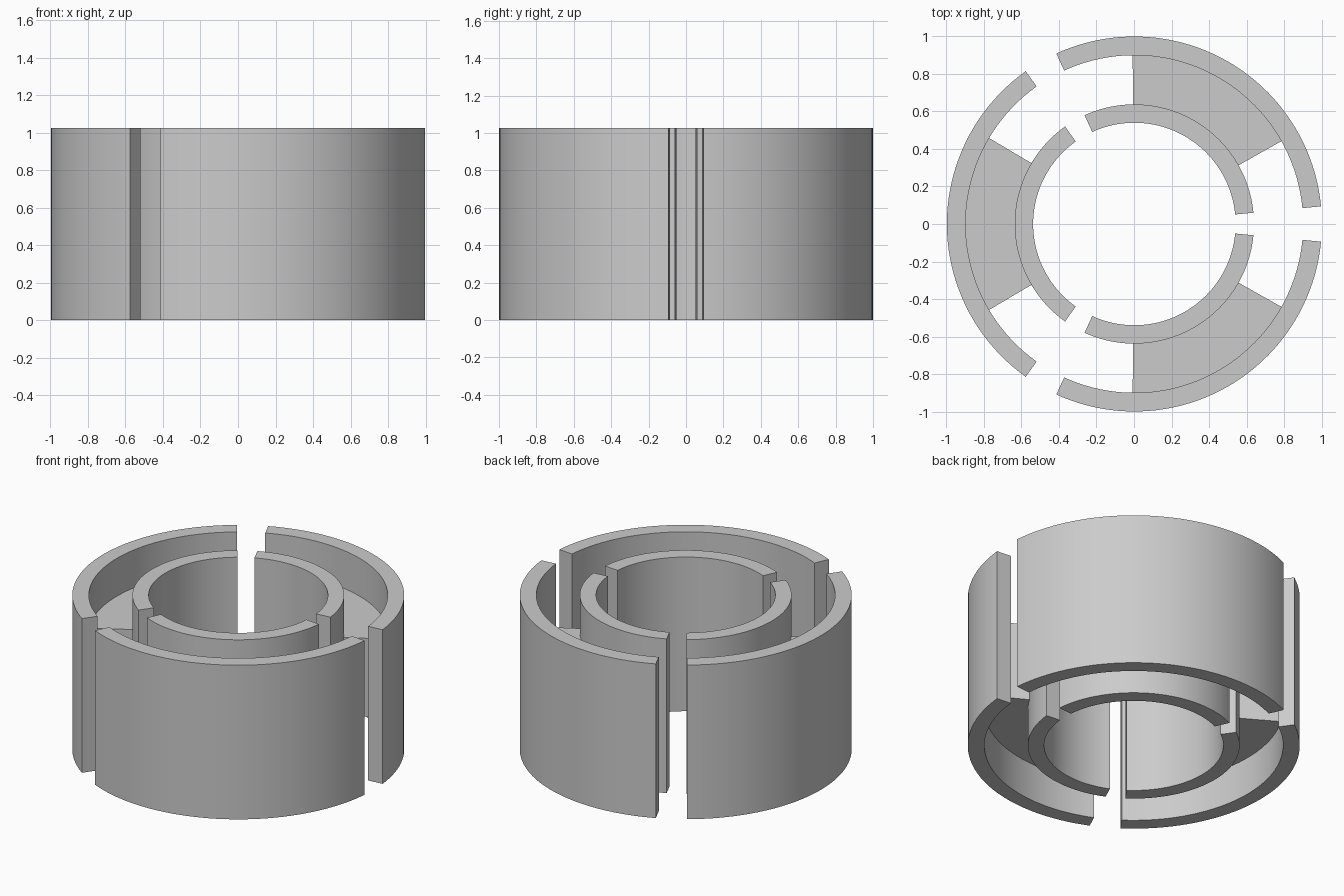
import bpy, bmesh
from math import radians, cos, sin

if "Cube" in bpy.data.objects:
    bpy.data.objects.remove(bpy.data.objects["Cube"], do_unlink=True)

HEIGHT = 1.025
CENTER_X = 0.002

grey = bpy.data.materials.new("light_grey")
grey.use_nodes = True
grey.diffuse_color = (0.6, 0.6, 0.6, 1)
grey.node_tree.nodes["Principled BSDF"].inputs["Base Color"].default_value = (0.6, 0.6, 0.6, 1)


def arc_block(name, r_in, r_out, z0, z1, mid, half, steps):
    """Solid ring sector: a rectangular section swept around the z axis."""
    bm = bmesh.new()
    section = [(r_in, z0), (r_out, z0), (r_out, z1), (r_in, z1)]
    rows = []
    for i in range(steps + 1):
        a = radians(mid - half + 2 * half * i / steps)
        rows.append([bm.verts.new((r * cos(a), r * sin(a), z)) for r, z in section])
    for a, b in zip(rows, rows[1:]):
        for k in range(4):
            n = (k + 1) % 4
            bm.faces.new((a[k], a[n], b[n], b[k]))
    bm.faces.new(rows[0])
    bm.faces.new(rows[-1])
    bmesh.ops.recalc_face_normals(bm, faces=bm.faces)
    mesh = bpy.data.meshes.new(name)
    bm.to_mesh(mesh)
    bm.free()
    mesh.materials.append(grey)
    obj = bpy.data.objects.new(name, mesh)
    obj.location.x = CENTER_X
    bpy.context.collection.objects.link(obj)
    bpy.ops.object.select_all(action="DESELECT")
    obj.select_set(True)
    bpy.context.view_layer.objects.active = obj
    bpy.ops.object.shade_smooth_by_angle(angle=radians(30))


# Three equal segments, each with an outer wall, an inner wall and a web between
for side, mid in (("back", 60), ("right", 180), ("front", 300)):
    arc_block(side + "_outer_wall", 0.9, 1.0, 0, HEIGHT, mid, 54.6, 42)
    arc_block(side + "_inner_wall", 0.54, 0.638, 0, HEIGHT, mid, 54.6, 42)
    arc_block(side + "_web", 0.62, 0.92, 0.252, HEIGHT - 0.252, mid, 30.6, 24)
